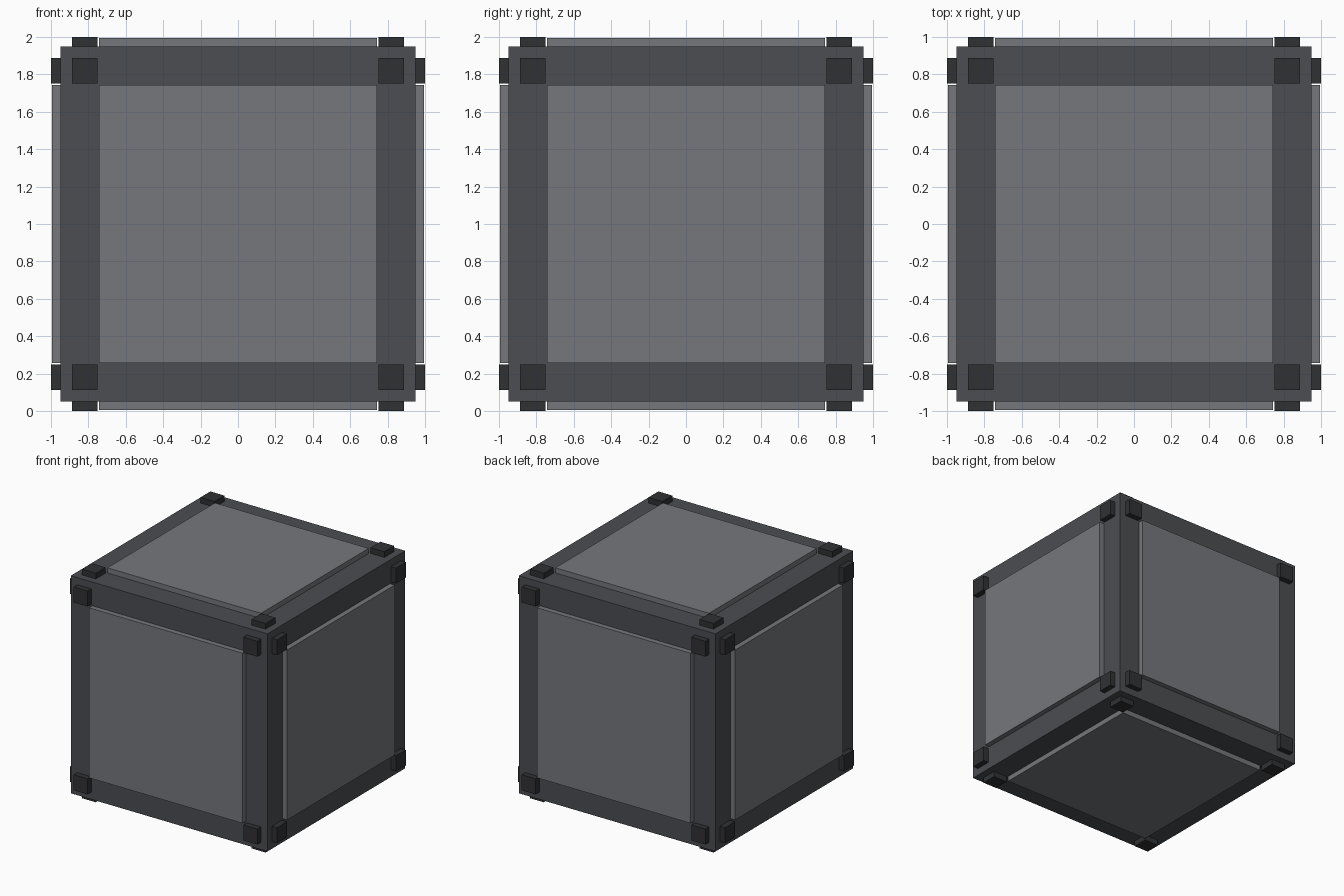
import bpy
from mathutils import Vector

if "Cube" in bpy.data.objects:
    bpy.data.objects.remove(bpy.data.objects["Cube"])

CENTRE = Vector((0, 0, 1))


def material(name, grey):
    m = bpy.data.materials.new(name)
    m.diffuse_color = (*grey, 1)
    m.use_nodes = True
    m.node_tree.nodes["Principled BSDF"].inputs["Base Color"].default_value = m.diffuse_color
    return m


def box(name, centre, size, mat):
    bpy.ops.mesh.primitive_cube_add(size=1, location=CENTRE + Vector(centre))
    ob = bpy.context.object
    ob.name = name
    ob.scale = size
    bpy.ops.object.transform_apply(location=False, rotation=False, scale=True)
    ob.data.materials.append(mat)
    return ob


def on_face(axis, side, u, v, out):
    # Position on one cube face: u, v across it and out along its normal
    p = [0, 0, 0]
    p[axis] = side * out
    p[(axis + 1) % 3] = u
    p[(axis + 2) % 3] = v
    return p


def face_size(axis, width, depth):
    s = [width] * 3
    s[axis] = depth
    return s


frame_mat = material("frame_grey", (0.07, 0.075, 0.083))
panel_mat = material("panel_grey", (0.18, 0.186, 0.2))
block_mat = material("block_grey", (0.03, 0.031, 0.034))

# Cube frame body
box("frame", (0, 0, 0), (1.9, 1.9, 1.9), frame_mat)

for axis, label in enumerate("xyz"):
    for side in (-1, 1):
        tag = f"{label}_{'pos' if side > 0 else 'neg'}"
        # Raised panel, set slightly into the body
        box(f"panel_{tag}", on_face(axis, side, 0, 0, 0.96),
            face_size(axis, 1.485, 0.07), panel_mat)
        # Four corner blocks
        for u in (-1, 1):
            for v in (-1, 1):
                box(f"corner_block_{tag}", on_face(axis, side, 0.82 * u, 0.82 * v, 0.96),
                    face_size(axis, 0.135, 0.08), block_mat)
